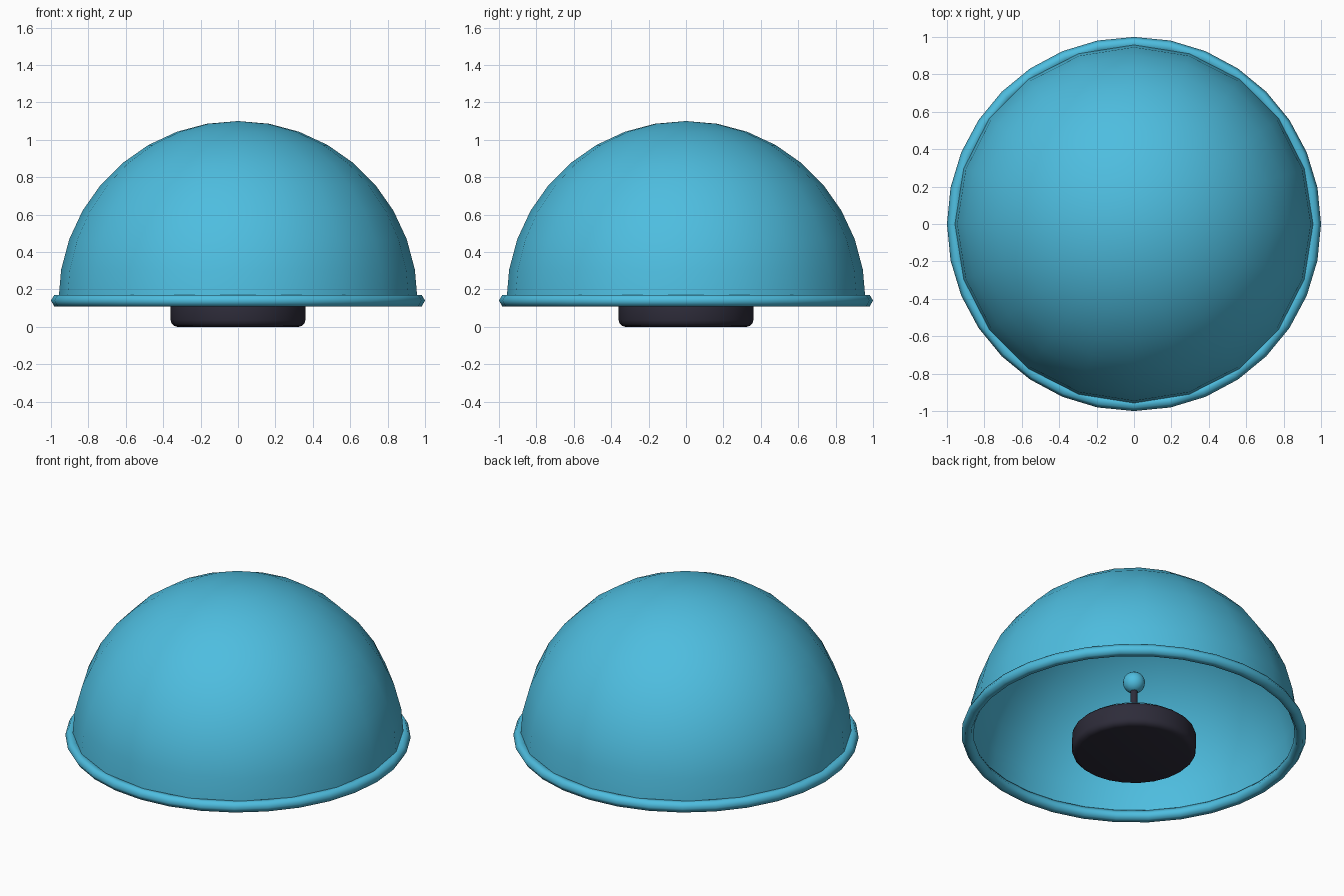
import bpy, bmesh, math

if "Cube" in bpy.data.objects:
    bpy.data.objects.remove(bpy.data.objects["Cube"])


def material(name, rgb):
    m = bpy.data.materials.new(name)
    m.diffuse_color = (*rgb, 1.0)
    m.use_nodes = True
    m.node_tree.nodes["Principled BSDF"].inputs["Base Color"].default_value = m.diffuse_color
    return m


BLUE = material("sky_blue", (0.076, 0.51, 0.74))
DARK = material("dark_charcoal", (0.027, 0.025, 0.042))


def finish(name, mat, angle=40):
    ob = bpy.context.object
    ob.name = name
    ob.data.materials.append(mat)
    bpy.ops.object.shade_smooth_by_angle(angle=math.radians(angle))
    return ob


def cylinder(name, mat, radius, z0, z1, sides, bevel=0.0):
    bpy.ops.mesh.primitive_cylinder_add(vertices=sides, radius=radius, depth=z1 - z0,
                                        location=(0, 0, (z0 + z1) / 2))
    if bevel:
        bm = bmesh.new()
        bm.from_mesh(bpy.context.object.data)
        rims = [e for e in bm.edges if abs(e.verts[0].co.z - e.verts[1].co.z) < 1e-5]
        bmesh.ops.bevel(bm, geom=rims, offset=bevel, segments=3, profile=0.5,
                        affect='EDGES')
        bm.to_mesh(bpy.context.object.data)
        bm.free()
    return finish(name, mat)


RIM_Z = 0.14

# Open hemispherical dome
bpy.ops.mesh.primitive_uv_sphere_add(segments=20, ring_count=18, radius=0.96,
                                     location=(0, 0, RIM_Z))
bm = bmesh.new()
bm.from_mesh(bpy.context.object.data)
bmesh.ops.delete(bm, geom=[v for v in bm.verts if v.co.z < -0.01], context='VERTS')
bm.to_mesh(bpy.context.object.data)
bm.free()
finish("dome", BLUE)

# Rolled rim around the opening
bpy.ops.mesh.primitive_torus_add(major_segments=32, minor_segments=6,
                                 major_radius=0.965, minor_radius=0.035,
                                 location=(0, 0, RIM_Z))
finish("dome_rim", BLUE, 65)

# Rounded base with a coloured plate on top
cylinder("base", DARK, 0.36, 0.0, 0.15, 24, bevel=0.035)
cylinder("base_plate", BLUE, 0.30, 0.14, 0.175, 24)

# Central stem and ball
cylinder("stem", DARK, 0.022, 0.17, 0.45, 12)
bpy.ops.mesh.primitive_uv_sphere_add(segments=16, ring_count=12, radius=0.064,
                                     location=(0, 0, 0.478))
finish("stem_ball", BLUE)
